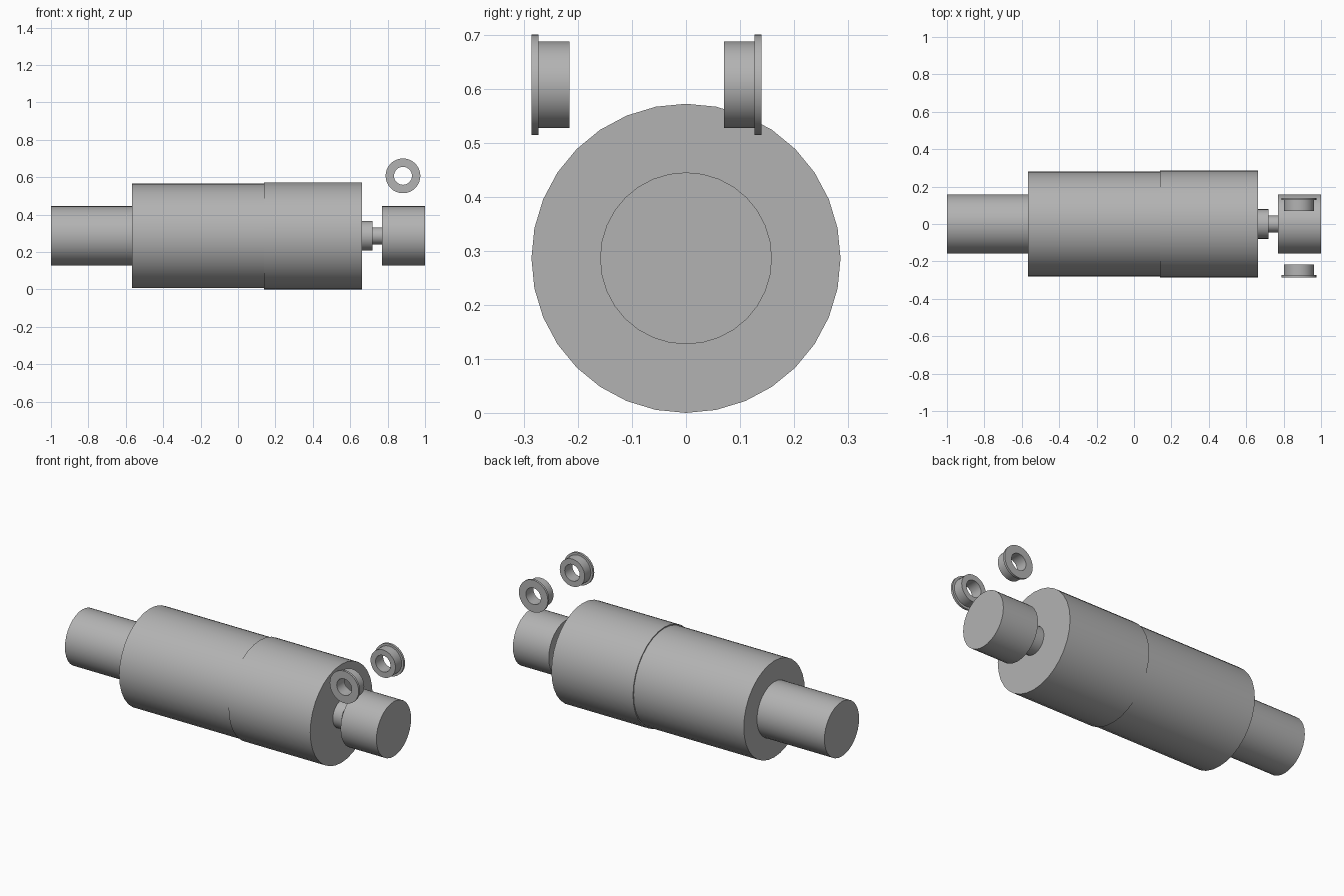
import bpy
import bmesh
from math import pi, radians
from mathutils import Matrix, Vector

cube = bpy.data.objects.get("Cube")
if cube:
    bpy.data.objects.remove(cube, do_unlink=True)

grey = bpy.data.materials.new("plain grey")
grey.use_nodes = True
GREY = (0.45, 0.45, 0.45, 1)
grey.diffuse_color = GREY
grey.node_tree.nodes["Principled BSDF"].inputs["Base Color"].default_value = GREY

SIDES = 32
AXIS_Z = 0.286


def lathe(name, profile, rotation, location, closed=False):
    """Spin (radius, height) points around z, then turn and place the part."""
    bm = bmesh.new()
    verts = [bm.verts.new((r, 0, h)) for r, h in profile]
    ends = verts + verts[:1] if closed else verts
    edges = [bm.edges.new(pair) for pair in zip(ends, ends[1:])]
    bmesh.ops.spin(bm, geom=verts + edges, axis=(0, 0, 1), cent=(0, 0, 0),
                   angle=2 * pi, steps=SIDES, use_merge=True)
    bmesh.ops.remove_doubles(bm, verts=bm.verts, dist=0.0001)
    bmesh.ops.recalc_face_normals(bm, faces=bm.faces)
    bm.transform(rotation)
    mesh = bpy.data.meshes.new(name)
    bm.to_mesh(mesh)
    bm.free()
    mesh.materials.append(grey)
    obj = bpy.data.objects.new(name, mesh)
    obj.location = location
    bpy.context.collection.objects.link(obj)
    bpy.ops.object.select_all(action='DESELECT')
    obj.select_set(True)
    bpy.context.view_layer.objects.active = obj
    bpy.ops.object.shade_smooth_by_angle(angle=radians(30))
    return obj


# Stepped body along x: name, radius, start, end
along_x = Matrix.Rotation(pi / 2, 4, 'Y')
for name, r, x0, x1 in (
    ("rear_shaft", 0.159, -1.0, -0.567),
    ("main_barrel", 0.280, -0.567, 0.14),
    ("front_barrel", 0.286, 0.14, 0.664),
    ("wide_neck", 0.079, 0.664, 0.72),
    ("thin_neck", 0.045, 0.72, 0.77),
    ("end_cap", 0.159, 0.77, 1.0),
):
    lathe(name, [(0, x0), (r, x0), (r, x1), (0, x1)], along_x, Vector((0, 0, AXIS_Z)))

# Flanged bushings facing each other, flange on the outside
bushing = [(0.048, 0), (0.093, 0), (0.093, 0.013), (0.08, 0.013), (0.08, 0.07), (0.048, 0.07)]
for name, y, turn in (("front_bushing", -0.286, -pi / 2), ("back_bushing", 0.14, pi / 2)):
    lathe(name, bushing, Matrix.Rotation(turn, 4, 'X'), Vector((0.882, y, 0.607)), closed=True)
